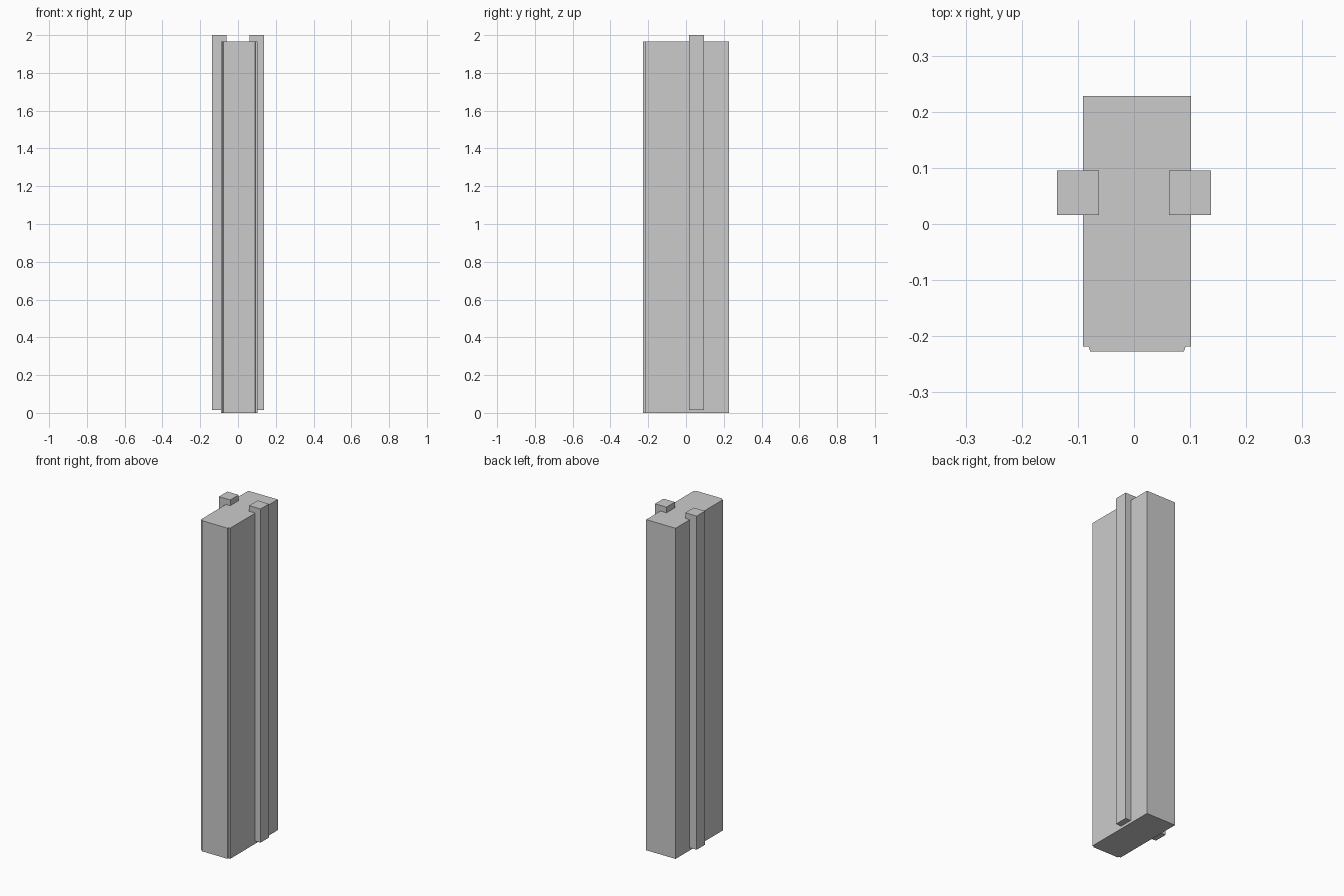
import bpy
import bmesh

cube = bpy.data.objects.get("Cube")
if cube:
    bpy.data.objects.remove(cube, do_unlink=True)

# Single plain grey
grey = bpy.data.materials.new("plain grey")
grey.use_nodes = True
colour = (0.6, 0.6, 0.6, 1)
grey.diffuse_color = colour
grey.node_tree.nodes["Principled BSDF"].inputs["Base Color"].default_value = colour


def prism(name, outline, bottom, top):
    """Extrude a flat outline upward into a solid."""
    bm = bmesh.new()
    base = bm.faces.new([bm.verts.new((x, y, bottom)) for x, y in outline])
    grown = bmesh.ops.extrude_face_region(bm, geom=[base])["geom"]
    verts = [v for v in grown if isinstance(v, bmesh.types.BMVert)]
    bmesh.ops.translate(bm, vec=(0, 0, top - bottom), verts=verts)
    bmesh.ops.recalc_face_normals(bm, faces=bm.faces)
    mesh = bpy.data.meshes.new(name)
    bm.to_mesh(mesh)
    bm.free()
    mesh.materials.append(grey)
    obj = bpy.data.objects.new(name, mesh)
    bpy.context.collection.objects.link(obj)
    return obj


# Main slab, with a narrow raised panel along its front
left, right, back, shoulder, front = 0.102, -0.091, 0.228, -0.218, -0.227
prism("main_slab", [
    (right, back), (right, shoulder), (right + 0.01, shoulder),
    (right + 0.013, front), (left - 0.013, front),
    (left - 0.01, shoulder), (left, shoulder), (left, back),
], 0, 1.966)

# Square rails let into both sides, standing slightly proud of the top
for name, side in (("left_rail", 1), ("right_rail", -1)):
    inner, outer = side * 0.062, side * 0.137
    prism(name, [(inner, 0.016), (outer, 0.016),
                 (outer, 0.095), (inner, 0.095)], 0.016, 2.0)
